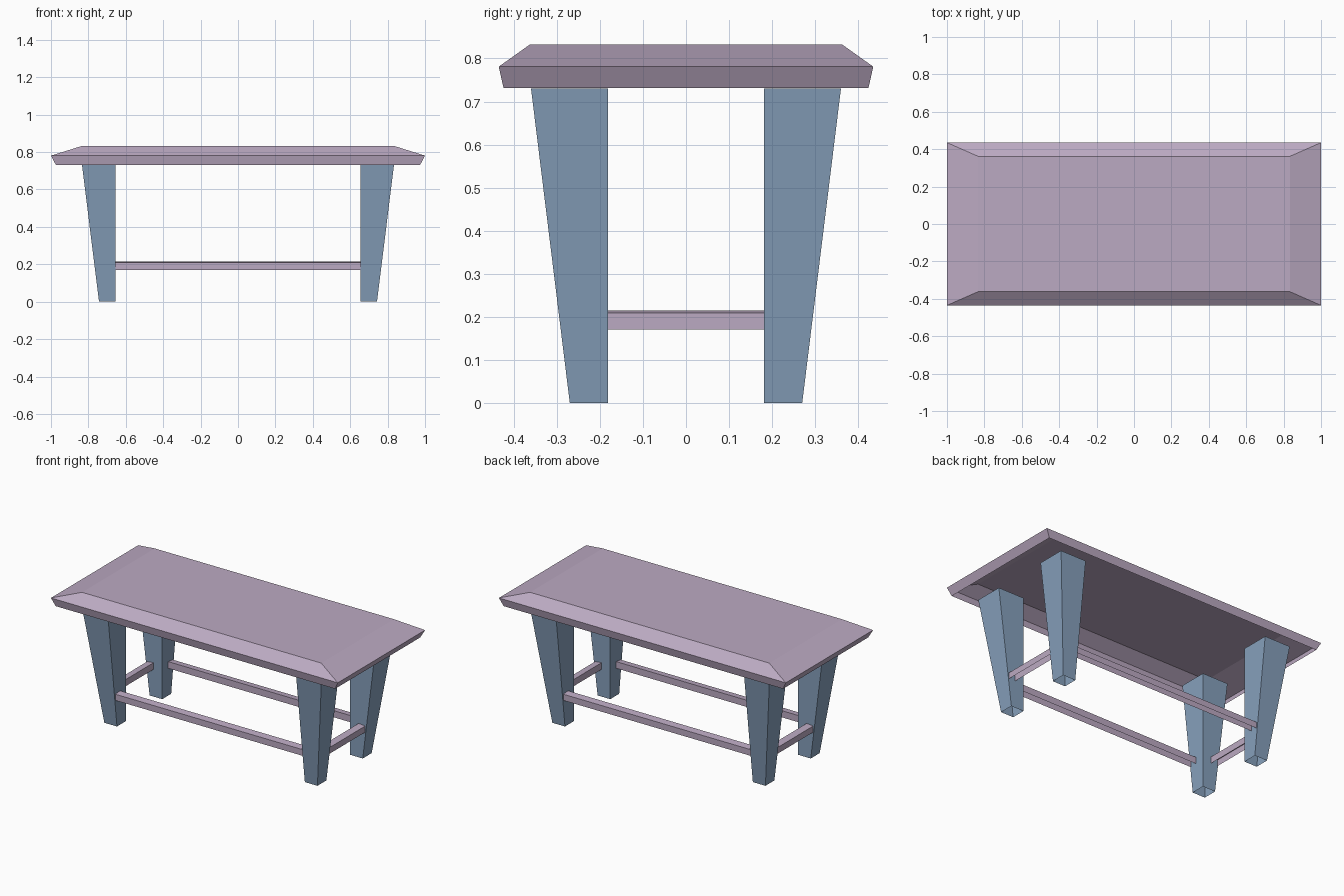
import bpy

if "Cube" in bpy.data.objects:
    bpy.data.objects.remove(bpy.data.objects["Cube"])

def material(name, color):
    m = bpy.data.materials.new(name)
    m.diffuse_color = color
    m.use_nodes = True
    m.node_tree.nodes["Principled BSDF"].inputs["Base Color"].default_value = m.diffuse_color
    return m

WOOD = material("mauve", (0.50, 0.40, 0.54, 1))
LEG = material("slate_blue", (0.24, 0.35, 0.50, 1))

def make(name, verts, faces, mat):
    me = bpy.data.meshes.new(name)
    me.from_pydata(verts, [], faces)
    me.materials.append(mat)
    ob = bpy.data.objects.new(name, me)
    bpy.context.collection.objects.link(ob)
    return ob

def rect(x0, x1, y0, y1, z):
    return [(x0, y0, z), (x1, y0, z), (x1, y1, z), (x0, y1, z)]

def loft(name, rings, mat, cap_top):
    """Join four-cornered rings from bottom to top; the bottom stays open."""
    verts = [v for r in rings for v in r]
    faces = [(4*k + i, 4*k + (i+1) % 4, 4*k + 4 + (i+1) % 4, 4*k + 4 + i)
             for k in range(len(rings) - 1) for i in range(4)]
    if cap_top:
        n = len(verts)
        faces.append((n-4, n-3, n-2, n-1))
    return make(name, verts, faces, mat)

# Table top: hollow shell with a bevelled rim
loft("table_top", [rect(-x, x, -y, y, z) for x, y, z in
                   ((0.974, 0.424, 0.732), (1.0, 0.435, 0.781), (0.834, 0.362, 0.833))],
     WOOD, True)

# Legs: open tapered tubes, straight on the inner sides
def span(s, a, b):
    return sorted((s * a, s * b))

for sx, xn in ((-1, "left"), (1, "right")):
    for sy, yn in ((-1, "front"), (1, "back")):
        loft(f"{yn}_{xn}_leg",
             [rect(*span(sx, 0.655, ox), *span(sy, 0.181, oy), z)
              for ox, oy, z in ((0.743, 0.27, 0), (0.834, 0.36, 0.73))],
             LEG, False)

# Stretchers: open-bottomed channels between the legs
def stretcher(name, half, inner, outer, side, along_x):
    profile = [(outer, 0.17), (outer, 0.209), (inner, 0.214), (inner, 0.172)]
    verts = []
    for e in (-half, half):
        for d, z in profile:
            verts.append((e, side * d, z) if along_x else (side * d, e, z))
    faces = [(i, i + 1, i + 5, i + 4) for i in range(3)]
    if (side > 0) == along_x:
        faces = [f[::-1] for f in faces]
    faces = [f[::-1] for f in faces]
    make(name, verts, faces, WOOD)

for s, yn, xn in ((-1, "front", "left"), (1, "back", "right")):
    stretcher(f"{yn}_stretcher", 0.655, 0.24, 0.285, s, True)
    stretcher(f"{xn}_stretcher", 0.181, 0.715, 0.76, s, False)
